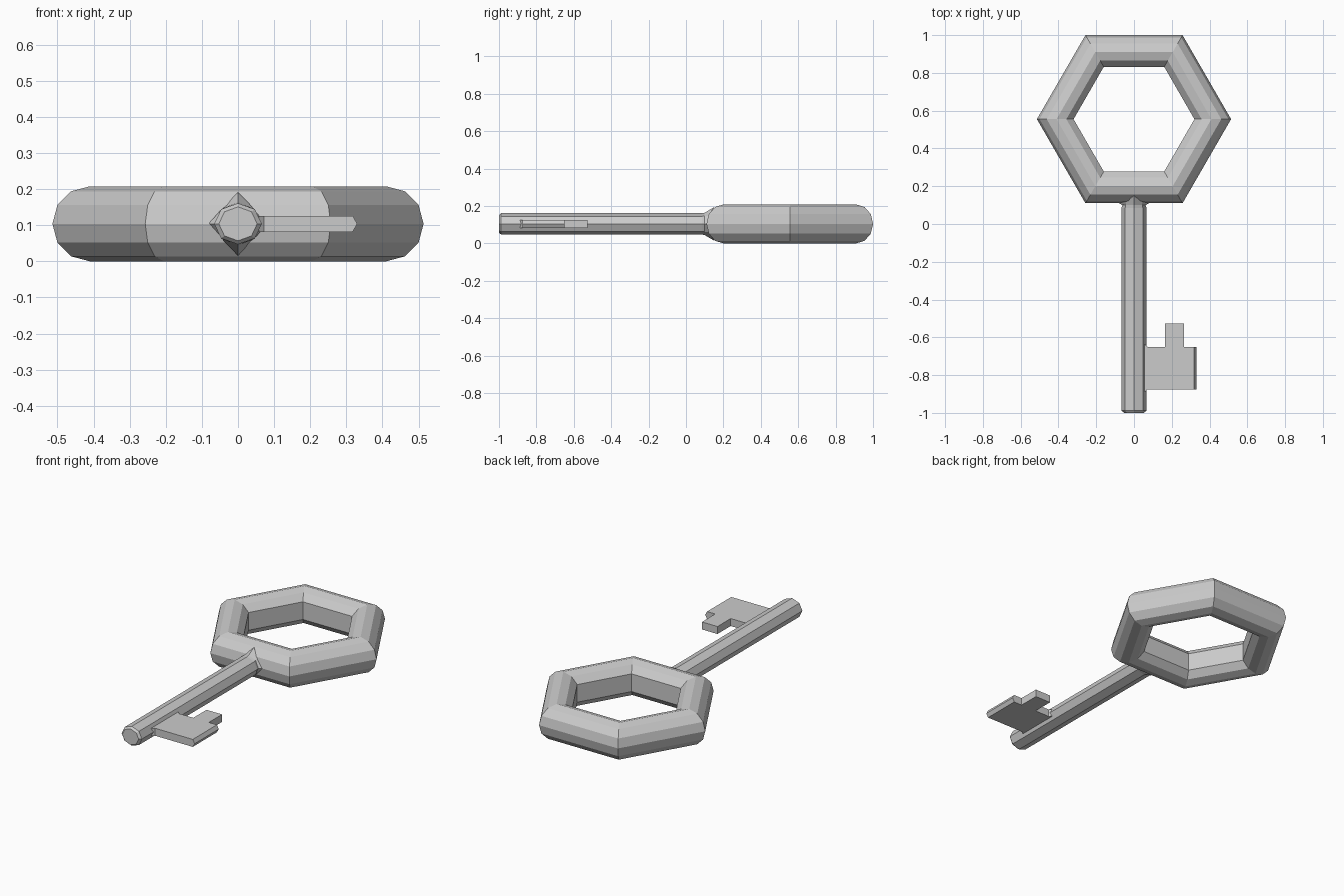
import bpy, bmesh, math

if "Cube" in bpy.data.objects:
    bpy.data.objects.remove(bpy.data.objects["Cube"])

ZC = 0.104  # mid height of the key


def loft(name, rings, closed=False):
    """Skin a list of equal-length point rings; cap the ends unless closed."""
    bm = bmesh.new()
    loops = [[bm.verts.new(p) for p in ring] for ring in rings]
    pairs = list(zip(loops, loops[1:]))
    if closed:
        pairs.append((loops[-1], loops[0]))
    else:
        bm.faces.new(loops[0])
        bm.faces.new(loops[-1])
    n = len(loops[0])
    for a, b in pairs:
        for i in range(n):
            j = (i + 1) % n
            bm.faces.new((a[i], a[j], b[j], b[i]))
    bmesh.ops.recalc_face_normals(bm, faces=bm.faces)
    mesh = bpy.data.meshes.new(name)
    bm.to_mesh(mesh)
    bm.free()
    obj = bpy.data.objects.new(name, mesh)
    bpy.context.collection.objects.link(obj)
    return obj


# Hexagonal bow: 12-sided section with the innermost corner flattened
MAJOR, MINOR, BOW_Y = 0.410, 0.104, 0.555
section = [math.radians(30 * k) for k in range(12) if k != 6]
bow = []
for s in range(6):
    a = math.radians(60 * s)
    bow.append([((MAJOR + MINOR * math.cos(t)) * math.cos(a),
                 BOW_Y + (MAJOR + MINOR * math.cos(t)) * math.sin(a),
                 ZC + MINOR * math.sin(t)) for t in section])
loft("bow_ring", bow, closed=True)


# Octagonal shaft with a chamfered tip and a flared collar at the bow
def octagon(y, rx, rz):
    return [(rx * math.cos(k * math.pi / 4), y,
             ZC + rz * math.sin(k * math.pi / 4)) for k in range(8)]


collar = []
for k in range(8):
    c, s = math.cos(k * math.pi / 4), math.sin(k * math.pi / 4)
    r = 1 / (abs(c) + abs(s))
    collar.append((0.082 * c * r, 0.112 + 0.036 * (abs(s) * r) ** 2,
                   ZC + 0.088 * s * r))
loft("shaft", [octagon(-1.0, 0.053, 0.047), octagon(-0.988, 0.066, 0.057),
               octagon(0.085, 0.066, 0.057), octagon(0.1, 0.062, 0.06),
               collar, octagon(0.2, 0.05, 0.05)])


# Flat bit with one raised ward and a pointed outer edge
def bit_outline(end_x, z):
    pts = [(0.03, -0.887), (0.058, -0.887), (0.072, -0.875),
           (end_x, -0.875), (end_x, -0.65), (0.265, -0.65),
           (0.265, -0.527), (0.164, -0.527), (0.164, -0.65),
           (0.072, -0.65), (0.058, -0.638), (0.03, -0.638)]
    return [(x, y, z) for x, y in pts]


loft("bit", [bit_outline(0.318, 0.082), bit_outline(0.33, ZC),
             bit_outline(0.318, 0.126)])
